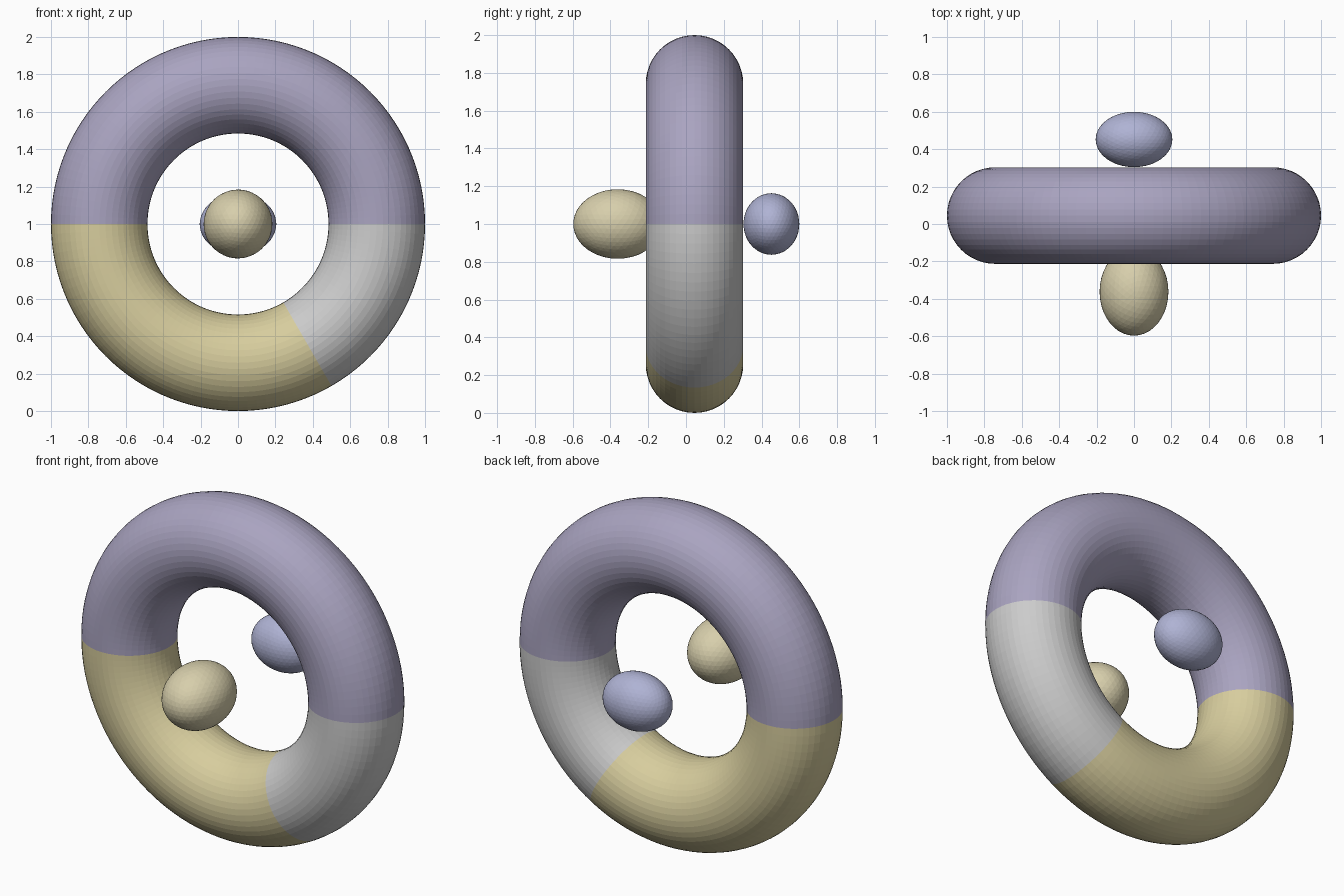
import bpy, bmesh
from math import sin, cos, radians, tau

if "Cube" in bpy.data.objects:
    bpy.data.objects.remove(bpy.data.objects["Cube"])

MAJOR, TUBE, RING_Y, MID_Z = 0.742, 0.258, 0.045, 1.0


def paint(ob, color):
    mat = bpy.data.materials.new(ob.name + "_paint")
    mat.diffuse_color = (*color, 1)
    mat.use_nodes = True
    mat.node_tree.nodes["Principled BSDF"].inputs["Base Color"].default_value = mat.diffuse_color
    ob.data.materials.append(mat)


def ring_arc(name, start, end, color=None, sides=48):
    """Tube swept round the ring axis (y) between two angles in degrees."""
    bm = bmesh.new()
    steps = round((end - start) / 3)
    loops = []
    for i in range(steps + 1):
        a = radians(start + (end - start) * i / steps)
        loop = []
        for j in range(sides):
            t = tau * j / sides
            r = MAJOR + TUBE * cos(t)
            loop.append(bm.verts.new((r * cos(a), RING_Y + TUBE * sin(t), MID_Z + r * sin(a))))
        loops.append(loop)
    for p, q in zip(loops, loops[1:]):
        for j in range(sides):
            k = (j + 1) % sides
            bm.faces.new((p[j], p[k], q[k], q[j]))
    bmesh.ops.recalc_face_normals(bm, faces=bm.faces)
    # an open tube can be oriented either way: make the outermost face point outwards
    far = max(bm.faces, key=lambda f: f.calc_center_median().x ** 2 + (f.calc_center_median().z - MID_Z) ** 2)
    c = far.calc_center_median()
    if far.normal.x * c.x + far.normal.z * (c.z - MID_Z) < 0:
        bmesh.ops.reverse_faces(bm, faces=bm.faces)
    mesh = bpy.data.meshes.new(name)
    bm.to_mesh(mesh)
    bm.free()
    ob = bpy.data.objects.new(name, mesh)
    bpy.context.collection.objects.link(ob)
    if color:
        paint(ob, color)


def ball(name, y, radii, color):
    bpy.ops.mesh.primitive_ico_sphere_add(subdivisions=4, radius=1, location=(0, y, MID_Z))
    ob = bpy.context.object
    ob.name = name
    ob.scale = radii
    paint(ob, color)


# Three coloured sections of the ring
ring_arc("ring_upper_half", 0, 180, (0.40, 0.37, 0.53))
ring_arc("ring_lower_left", 180, 300, (0.68, 0.61, 0.34))
ring_arc("ring_lower_right", 300, 360)

# Stretched balls in front of and behind the hole
ball("front_ball", -0.362, (0.184, 0.235, 0.184), (0.68, 0.62, 0.41))
ball("back_ball", 0.452, (0.205, 0.148, 0.163), (0.43, 0.45, 0.66))
